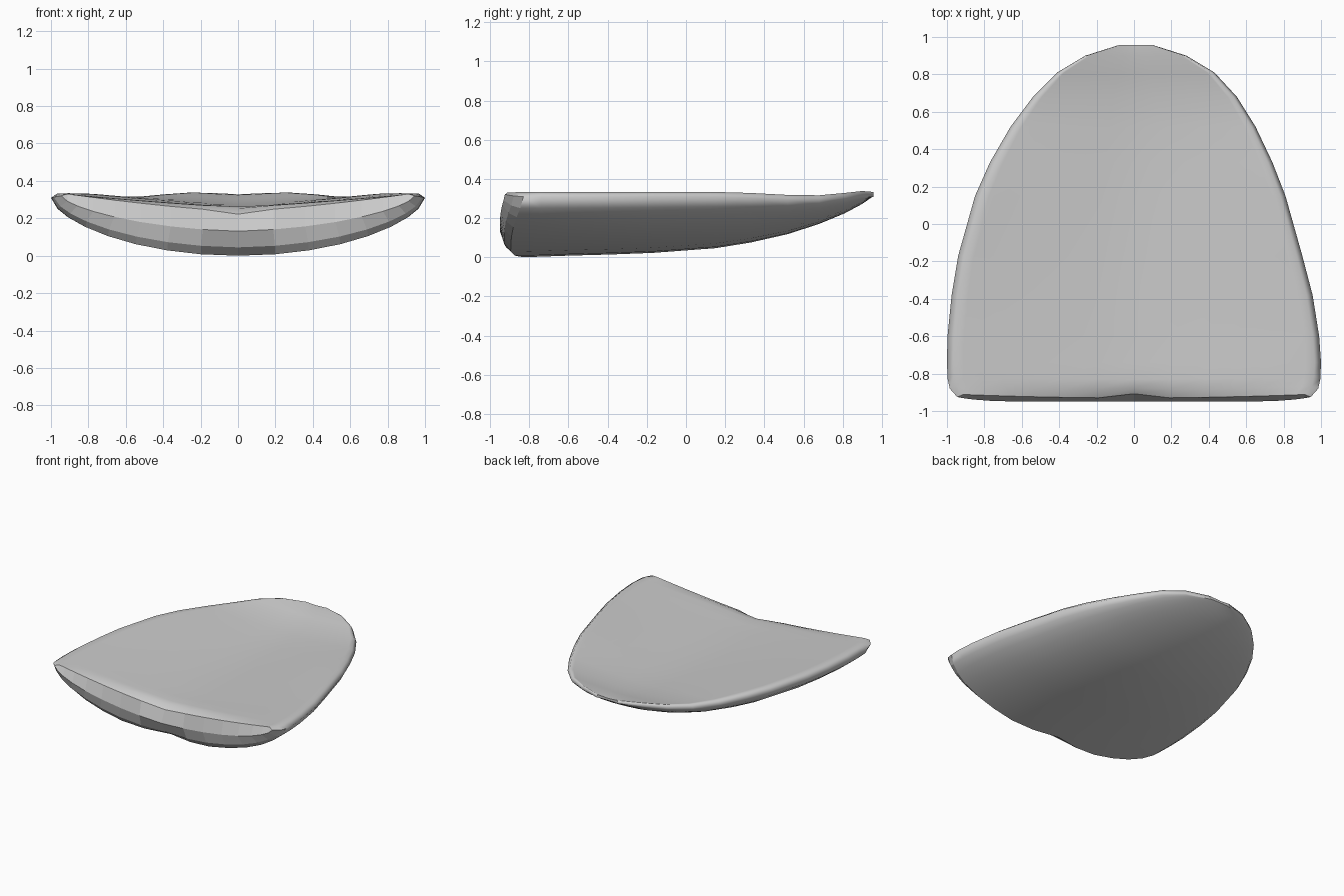
import bpy, bmesh

if "Cube" in bpy.data.objects:
    bpy.data.objects.remove(bpy.data.objects["Cube"])

# Stations back to front: y, left width, right width, keel z, dish centre z, rim z
STATIONS = [
    (0.957, 0.08, 0.10, 0.312, 0.328, 0.333),
    (0.90, 0.26, 0.28, 0.272, 0.325, 0.338),
    (0.81, 0.41, 0.43, 0.224, 0.306, 0.328),
    (0.68, 0.54, 0.55, 0.170, 0.286, 0.316),
    (0.52, 0.66, 0.65, 0.118, 0.274, 0.318),
    (0.33, 0.77, 0.74, 0.075, 0.267, 0.328),
    (0.15, 0.85, 0.81, 0.046, 0.263, 0.333),
    (-0.17, 0.94, 0.90, 0.022, 0.260, 0.334),
    (-0.38, 0.975, 0.955, 0.014, 0.260, 0.333),
    (-0.60, 0.997, 0.99, 0.008, 0.260, 0.333),
    (-0.74, 1.0, 1.0, 0.003, 0.260, 0.334),
]
HALF = [0.2, 0.38, 0.55, 0.70, 0.82, 0.91, 0.965, 1.0]
US = [-u for u in reversed(HALF)] + [0.0] + HALF
N = len(US)


def bottom_z(u, keel, rim):
    """Full, nearly elliptical belly."""
    return keel + (rim - 0.025 - keel) * (1 - max(0, 1 - u * u) ** 0.62)


def top_z(u, dish, rim):
    return dish + (rim - dish) * min(1, (abs(u) / 0.96) ** 1.2)


bm = bmesh.new()


def ring(left, right, bottom, top):
    """Closed cross-section; bottom and top map u to (y, z)."""
    def vert(u, f):
        y, z = f(u)
        return bm.verts.new((u * (left if u < 0 else right), y, z))
    return ([vert(u, bottom) for u in US] +
            [vert(u, top) for u in reversed(US[1:-1])])


# Shell body sections
rings = []
for y, left, right, keel, dish, rim in STATIONS:
    rings.append(ring(left, right,
                      lambda u: (y, bottom_z(u, keel, rim)),
                      lambda u: (y, top_z(u, dish, rim))))


# Rolled front lip: keel chamfered and crest pinched at the centre
def lip(width, rise, centre_y, low_y, corner_y, top_y, drop, pinch):
    def bottom(u):
        c = max(0, 1 - abs(u) / 0.3)
        y = low_y + (centre_y - low_y) * c
        b, t = bottom_z(u, 0, 0.334), top_z(u, 0.262, 0.332)
        return y + (corner_y - y) * abs(u) ** 8, b + (t - b) * rise

    def top(u):
        p = max(0, 1 - abs(u) / 0.19)
        return (top_y + 0.02 * u * u + 1.5 * pinch * p,
                top_z(u, 0.262, 0.332) - drop * (1 - u * u) - pinch * p)
    return ring(width, width, bottom, top)


rings.append(lip(0.996, 0.0, -0.83, -0.895, -0.83, -0.83, 0, 0.0))
rings.append(lip(0.985, 0.17, -0.90, -0.93, -0.88, -0.885, 0.003, 0.006))
rings.append(lip(0.945, 0.5, -0.95, -0.95, -0.925, -0.93, 0.025, 0.015))

# Skin the sections
count = len(rings[0])
for k, (a, b) in enumerate(zip(rings, rings[1:])):
    for i in range(count):
        j = (i + 1) % count
        f = bm.faces.new((a[i], a[j], b[j], b[i]))
        f.smooth = not (k >= len(rings) - 3 and i < N - 1)

# Close the back tip and the front wall with strips
for r in (rings[0], rings[-1]):
    for i in range(N - 1):
        quad = [r[i], r[i + 1], r[(count - i - 1) % count], r[(count - i) % count]]
        if i == 0:
            quad = [r[0], r[1], r[-1]]
        elif i == N - 2:
            quad = [r[i], r[i + 1], r[count - i]]
        bm.faces.new(quad)

bmesh.ops.recalc_face_normals(bm, faces=bm.faces)
mesh = bpy.data.meshes.new("dished_shell")
bm.to_mesh(mesh)
bm.free()
shell = bpy.data.objects.new("dished_shell", mesh)
bpy.context.collection.objects.link(shell)
